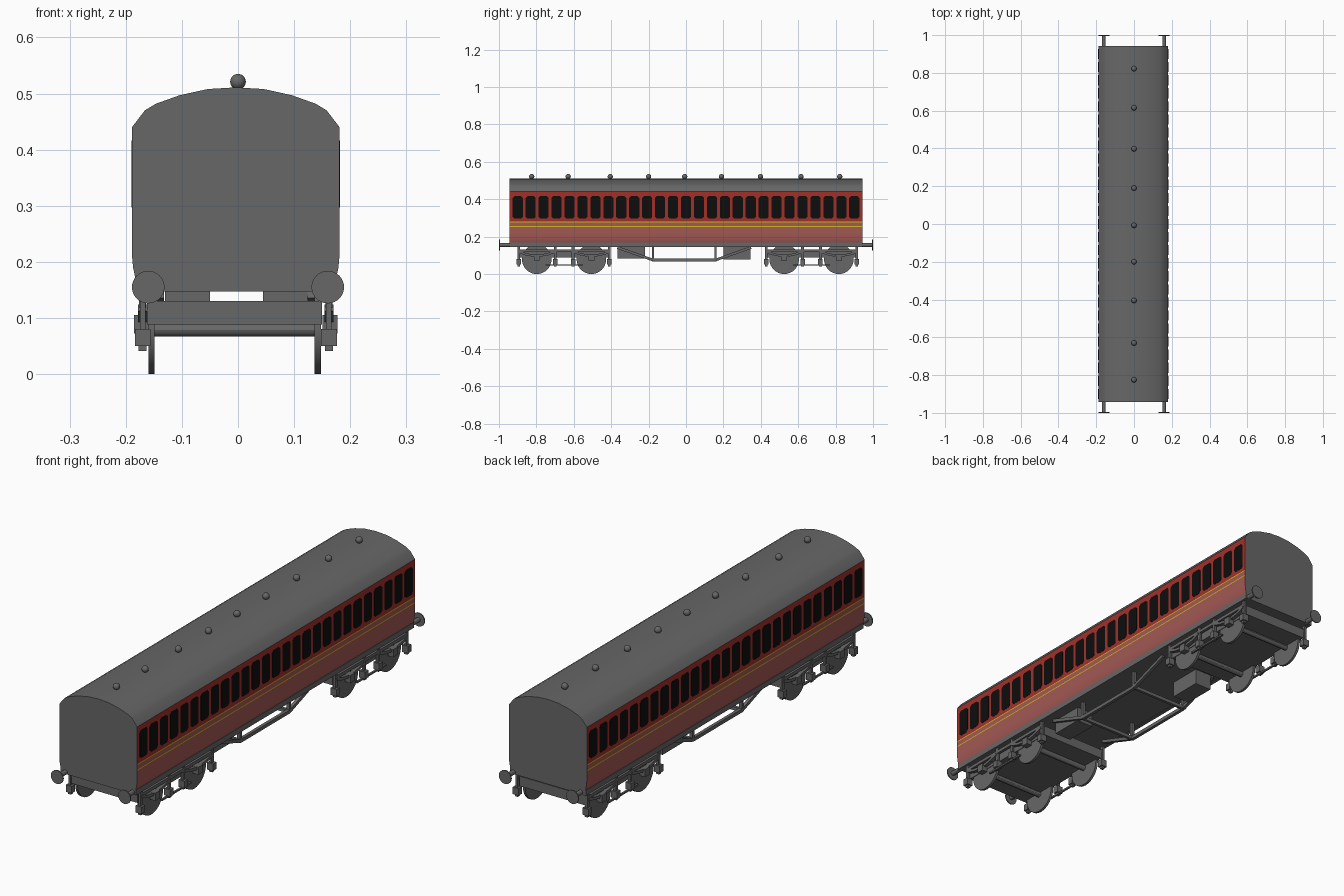
import bpy, bmesh, math
from mathutils import Vector

cube = bpy.data.objects.get("Cube")
if cube:
    bpy.data.objects.remove(cube, do_unlink=True)

CX = -0.004      # centre line of body and running gear
HALF = 0.943     # half length of body


def material(name, rgb):
    m = bpy.data.materials.new(name)
    m.use_nodes = True
    m.diffuse_color = (*rgb, 1)
    m.node_tree.nodes["Principled BSDF"].inputs["Base Color"].default_value = (*rgb, 1)
    return m


grey = material("dark grey", (0.135, 0.135, 0.135))
red = material("upper red", (0.36, 0.03, 0.022))
rose = material("lower dull red", (0.37, 0.1, 0.09))
yellow = material("yellow line", (0.6, 0.5, 0.01))
black = material("window black", (0.004, 0.004, 0.004))


def finish(name, bm, mats, smooth=None):
    bmesh.ops.recalc_face_normals(bm, faces=bm.faces)
    mesh = bpy.data.meshes.new(name)
    bm.to_mesh(mesh)
    bm.free()
    for m in mats:
        mesh.materials.append(m)
    ob = bpy.data.objects.new(name, mesh)
    bpy.context.collection.objects.link(ob)
    if smooth:
        bpy.ops.object.select_all(action='DESELECT')
        ob.select_set(True)
        bpy.context.view_layer.objects.active = ob
        bpy.ops.object.shade_smooth_by_angle(angle=math.radians(smooth))
    return ob


def extrude_profile(bm, points, step):
    """Closed prism from a ring of points swept along a vector."""
    a = [bm.verts.new(p) for p in points]
    b = [bm.verts.new(Vector(p) + Vector(step)) for p in points]
    n = len(a)
    bm.faces.new(a)
    bm.faces.new(b[::-1])
    for i in range(n):
        bm.faces.new((a[i], b[i], b[(i + 1) % n], a[(i + 1) % n]))


def box(bm, x0, x1, y0, y1, z0, z1):
    extrude_profile(bm, [(x0, y0, z0), (x1, y0, z0), (x1, y1, z0), (x0, y1, z0)], (0, 0, z1 - z0))


def beam(bm, x, width, start, end, thick):
    """Sloping bar in a fore-and-aft plane between two (y, z) points."""
    d = (Vector(end) - Vector(start)).normalized()
    n = Vector((-d.y, d.x)) * thick / 2
    s, e = Vector(start), Vector(end)
    ring = [(x - width / 2, p.x, p.y) for p in (s + n, e + n, e - n, s - n)]
    extrude_profile(bm, ring, (width, 0, 0))


def disc(bm, centre, radius, depth, axis, sides=32):
    u = Vector((0, 1, 0)) if axis == 'X' else Vector((1, 0, 0))
    step = Vector((depth, 0, 0)) if axis == 'X' else Vector((0, depth, 0))
    c = Vector(centre) - step / 2
    ring = [c + radius * (u * math.cos(t) + Vector((0, 0, math.sin(t))))
            for t in (2 * math.pi * i / sides for i in range(sides))]
    extrude_profile(bm, ring, step)


# Body shell: one cross-section, coloured in bands by height
right_half = [(0.168, 0.147), (0.178, 0.166), (0.183, 0.19), (0.185, 0.212),
              (0.185, 0.252), (0.185, 0.256), (0.185, 0.276), (0.185, 0.28),
              (0.185, 0.44), (0.162, 0.47), (0.142, 0.482), (0.1, 0.497), (0.05, 0.508)]
section = right_half + [(0, 0.511)] + [(-x, z) for x, z in reversed(right_half)]
bm = bmesh.new()
extrude_profile(bm, [(CX + x, -HALF, z) for x, z in section], (0, 2 * HALF, 0))
bmesh.ops.recalc_face_normals(bm, faces=bm.faces)
for f in bm.faces:
    z = f.calc_center_median().z
    if abs(f.normal.x) < 0.9 or z < 0.167 or z > 0.44:
        f.material_index = 0
    elif z > 0.28:
        f.material_index = 1
    elif z > 0.276 or 0.252 < z < 0.256:
        f.material_index = 3
    else:
        f.material_index = 2
finish("coach_body", bm, [grey, red, rose, yellow], 25)

# Windows: chamfered thin plates along both sides
bm = bmesh.new()
count, pitch, w, c = 27, 0.0692, 0.027, 0.009
for side in (-1, 1):
    for i in range(count):
        y = (i - (count - 1) / 2) * pitch
        low, high = 0.297, 0.416
        ring = [(-w + c, low), (w - c, low), (w, low + c), (w, high - c),
                (w - c, high), (-w + c, high), (-w, high - c), (-w, low + c)]
        x = CX + side * 0.184
        extrude_profile(bm, [(x, y + a, z) for a, z in ring], (side * 0.002, 0, 0))
finish("side_windows", bm, [black])

# Roof ventilators
bm = bmesh.new()
for y in (-0.825, -0.63, -0.405, -0.2, -0.007, 0.19, 0.398, 0.615, 0.822):
    made = bmesh.ops.create_uvsphere(bm, u_segments=16, v_segments=10, radius=0.014)
    bmesh.ops.translate(bm, verts=made["verts"], vec=(0, y, 0.521))
finish("roof_ventilators", bm, [grey], 60)

# Solebars along the bottom edges
bm = bmesh.new()
for side in (-1, 1):
    x = CX + side * 0.172
    box(bm, x - 0.008, x + 0.008, -HALF, HALF, 0.145, 0.168)
finish("solebars", bm, [grey])

# Buffers at both ends
bm = bmesh.new()
for end in (-1, 1):
    for side in (-1, 1):
        disc(bm, (side * 0.16, end * 0.966, 0.155), 0.01, 0.06, 'Y', 16)
        disc(bm, (side * 0.16, end * 0.9975, 0.155), 0.029, 0.005, 'Y')
finish("buffers", bm, [grey], 30)

# Underframe trusses with cross bars
bm = bmesh.new()
front, back = -0.177, 0.158
for side in (-1, 1):
    x = CX + side * 0.135
    beam(bm, x, 0.014, (front, 0.075), (back, 0.075), 0.015)
    beam(bm, x, 0.014, (front - 0.19, 0.142), (front, 0.075), 0.014)
    beam(bm, x, 0.014, (back, 0.075), (back + 0.19, 0.142), 0.014)
    for y in (front, back):
        box(bm, x - 0.007, x + 0.007, y - 0.006, y + 0.006, 0.07, 0.148)
for y in (front, back):
    box(bm, CX - 0.13, CX + 0.13, y - 0.006, y + 0.006, 0.067, 0.082)
finish("truss_rods", bm, [grey])

# Equipment boxes hung under the floor
bm = bmesh.new()
box(bm, -0.13, -0.05, 0.2, 0.345, 0.078, 0.148)
box(bm, 0.045, 0.125, -0.365, -0.22, 0.083, 0.148)
finish("underfloor_boxes", bm, [grey])


def bogie(name, cy):
    bm = bmesh.new()
    # Central block
    box(bm, CX - 0.158, CX + 0.154, cy - 0.245, cy + 0.245, 0.088, 0.13)
    for side in (-1, 1):
        x = CX + side * 0.166
        # Side frame and tie bar
        box(bm, x - 0.006, x + 0.006, cy - 0.245, cy + 0.245, 0.118, 0.132)
        beam(bm, x, 0.008, (cy - 0.1, 0.048), (cy + 0.1, 0.048), 0.007)
        # Hangers with spring cups
        for dy in (-0.242, -0.048, 0.048, 0.242):
            y = cy + dy
            box(bm, x - 0.005, x + 0.005, y - 0.007, y + 0.007, 0.07, 0.147)
            box(bm, x - 0.014, x + 0.014, y - 0.012, y + 0.012, 0.05, 0.08)
            box(bm, x - 0.007, x + 0.007, y - 0.007, y + 0.007, 0.041, 0.05)
        for dy in (-0.146, 0.146):
            y = cy + dy
            # Axle box and leaf spring
            ax = CX + side * 0.168
            box(bm, ax - 0.013, ax + 0.013, y - 0.016, y + 0.016, 0.072, 0.105)
            arc = [(y + t * 0.095, 0.098 + 0.02 * t * t) for t in (-1, -0.6, -0.2, 0.2, 0.6, 1)]
            for a, b in zip(arc, arc[1:]):
                beam(bm, x, 0.016, a, b, 0.012)
    finish(name + "_frame", bm, [grey])

    # Wheels and axles
    bm = bmesh.new()
    for dy in (-0.146, 0.146):
        disc(bm, (CX, cy + dy, 0.079), 0.012, 0.3, 'X', 12)
        for side in (-1, 1):
            disc(bm, (CX - 0.002 + side * 0.148, cy + dy, 0.079), 0.079, 0.011, 'X')
    finish(name + "_wheels", bm, [grey], 30)


bogie("front_bogie", -0.652)
bogie("rear_bogie", 0.671)
